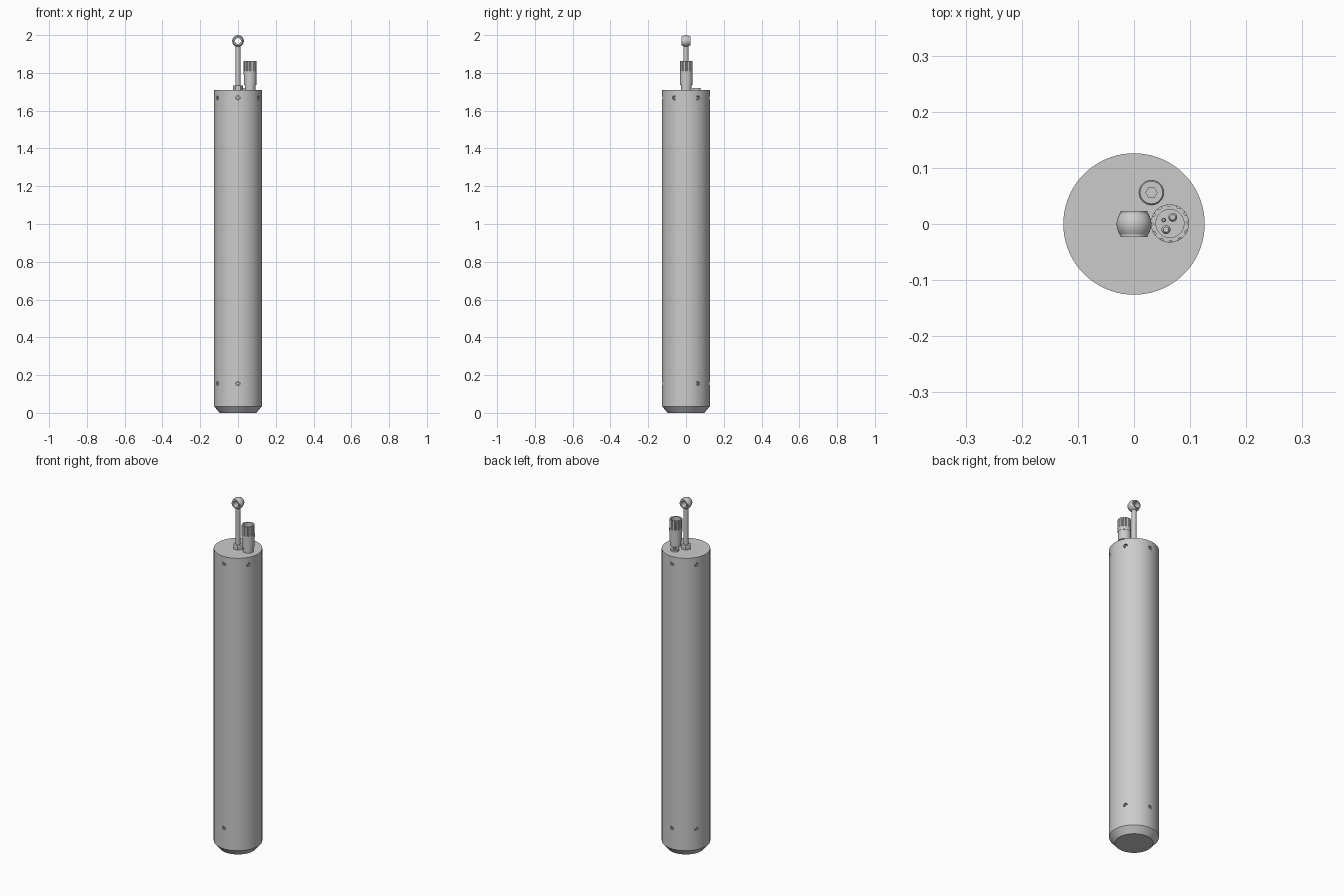
import bpy, bmesh, math
from math import sin, cos, pi, radians
from mathutils import Matrix

cube = bpy.data.objects.get("Cube")
if cube:
    bpy.data.objects.remove(cube, do_unlink=True)

# Single satin metal colour
metal = bpy.data.materials.new("grey_metal")
metal.use_nodes = True
metal.diffuse_color = (0.6, 0.6, 0.6, 1)
metal.node_tree.nodes["Principled BSDF"].inputs["Base Color"].default_value = (0.6, 0.6, 0.6, 1)

Z_TOP = 1.71
R_BODY = 0.126


def activate(ob):
    bpy.ops.object.select_all(action="DESELECT")
    ob.select_set(True)
    bpy.context.view_layer.objects.active = ob


def lathe(name, profile, segs=48, matrix=Matrix(), groove=None, closed=False):
    """Spin a (radius, height) profile; groove(i, row) can trim the radius."""
    bm = bmesh.new()
    rings = []
    for row, (r, z) in enumerate(profile):
        ring = []
        for i in range(segs):
            a = 2 * pi * i / segs
            rr = r - (groove(i, row) if groove else 0)
            ring.append(bm.verts.new((rr * cos(a), rr * sin(a), z)))
        rings.append(ring)
    pairs = list(zip(rings, rings[1:]))
    if closed:
        pairs.append((rings[-1], rings[0]))
    else:
        bm.faces.new(rings[0][::-1])
        bm.faces.new(rings[-1])
    for a, b in pairs:
        for i in range(segs):
            j = (i + 1) % segs
            bm.faces.new((a[i], a[j], b[j], b[i]))
    bmesh.ops.recalc_face_normals(bm, faces=bm.faces)
    bm.transform(matrix)
    mesh = bpy.data.meshes.new(name)
    bm.to_mesh(mesh)
    bm.free()
    mesh.materials.append(metal)
    ob = bpy.data.objects.new(name, mesh)
    bpy.context.collection.objects.link(ob)
    return ob


def cut(ob, cutters):
    for c in cutters:
        c.hide_render = True
        mod = ob.modifiers.new("cut", "BOOLEAN")
        mod.operation = "DIFFERENCE"
        mod.solver = "EXACT"
        mod.object = c
        activate(ob)
        bpy.ops.object.modifier_apply(modifier=mod.name)
        bpy.data.objects.remove(c, do_unlink=True)


def smooth(ob):
    activate(ob)
    bpy.ops.object.shade_smooth_by_angle(angle=radians(30))


def at(x, y, z=0):
    return Matrix.Translation((x, y, z))


# Main tube with chamfered foot
body = lathe("body_tube", [(0.097, 0), (R_BODY, 0.035), (R_BODY, Z_TOP)], 96)

# Two rings of six recessed socket screws
holes, screws = [], []
for level, z in (("upper", 1.668), ("lower", 0.155)):
    for k in range(6):
        m = (at(0, 0, z) @ Matrix.Rotation(radians(30 + 60 * k), 4, "Z")
             @ Matrix.Rotation(pi / 2, 4, "Y"))
        holes.append(lathe("hole_cutter", [(0.011, 0.113), (0.011, 0.14)], 20, m))
        screw = lathe(f"{level}_screw_{k + 1}", [(0.0085, 0.112), (0.0085, 0.122)], 20, m)
        cut(screw, [lathe("socket_cutter", [(0.0048, 0.116), (0.0048, 0.13)], 6, m)])
        screws.append(screw)
cut(body, holes)
for ob in [body] + screws:
    smooth(ob)

# Lifting eye: hex nut, shank and barrel-shaped ring
lathe("eye_nut", [(0.027, Z_TOP), (0.027, 1.73), (0.024, 1.734)], 6)
smooth(lathe("eye_shank", [(0.0125, Z_TOP), (0.0125, 1.949)], 32))
ring_profile = [(0.017, -0.023), (0.024, -0.023), (0.024, -0.019)]
for k in range(9):
    t = -1 + k / 4
    ring_profile.append((0.031 - 0.006 * t * t, 0.019 * t))
ring_profile += [(0.024, 0.019), (0.024, 0.023), (0.017, 0.023), (0.0155, 0)]
smooth(lathe("eye_ring", ring_profile, 48,
             at(0, 0, 1.969) @ Matrix.Rotation(pi / 2, 4, "X"), closed=True))

# Cable connector: neck, collar, grooved hollow shell
CX = 0.064
smooth(lathe("connector_neck", [(0.028, Z_TOP), (0.028, 1.735), (0.033, 1.737), (0.033, 1.8)],
             48, at(CX, 0.001)))
smooth(lathe("connector_shell",
             [(0.034, 1.79), (0.034, 1.81), (0.034, 1.811), (0.034, 1.862),
              (0.025, 1.862), (0.025, 1.8), (0.01, 1.8)],
             72, at(CX, 0.001),
             groove=lambda i, row: 0.0035 if row in (2, 3) and i % 6 < 2 else 0))

# Contact pins inside the shell
for name, x, y, r in (("pin_a", 0.069, 0.012, 0.008), ("pin_b", 0.057, -0.01, 0.008),
                      ("key_pin", 0.053, 0.007, 0.004)):
    smooth(lathe(name, [(r, 1.799), (r, 1.84), (r * 0.6, 1.845)], 20, at(x, y)))

# Vent plug with hex socket
plug = lathe("vent_plug", [(0.022, Z_TOP), (0.022, 1.719), (0.02, 1.721)], 40, at(0.031, 0.056))
cut(plug, [lathe("socket_cutter", [(0.01, 1.713), (0.01, 1.73)], 6, at(0.031, 0.056))])
smooth(plug)
